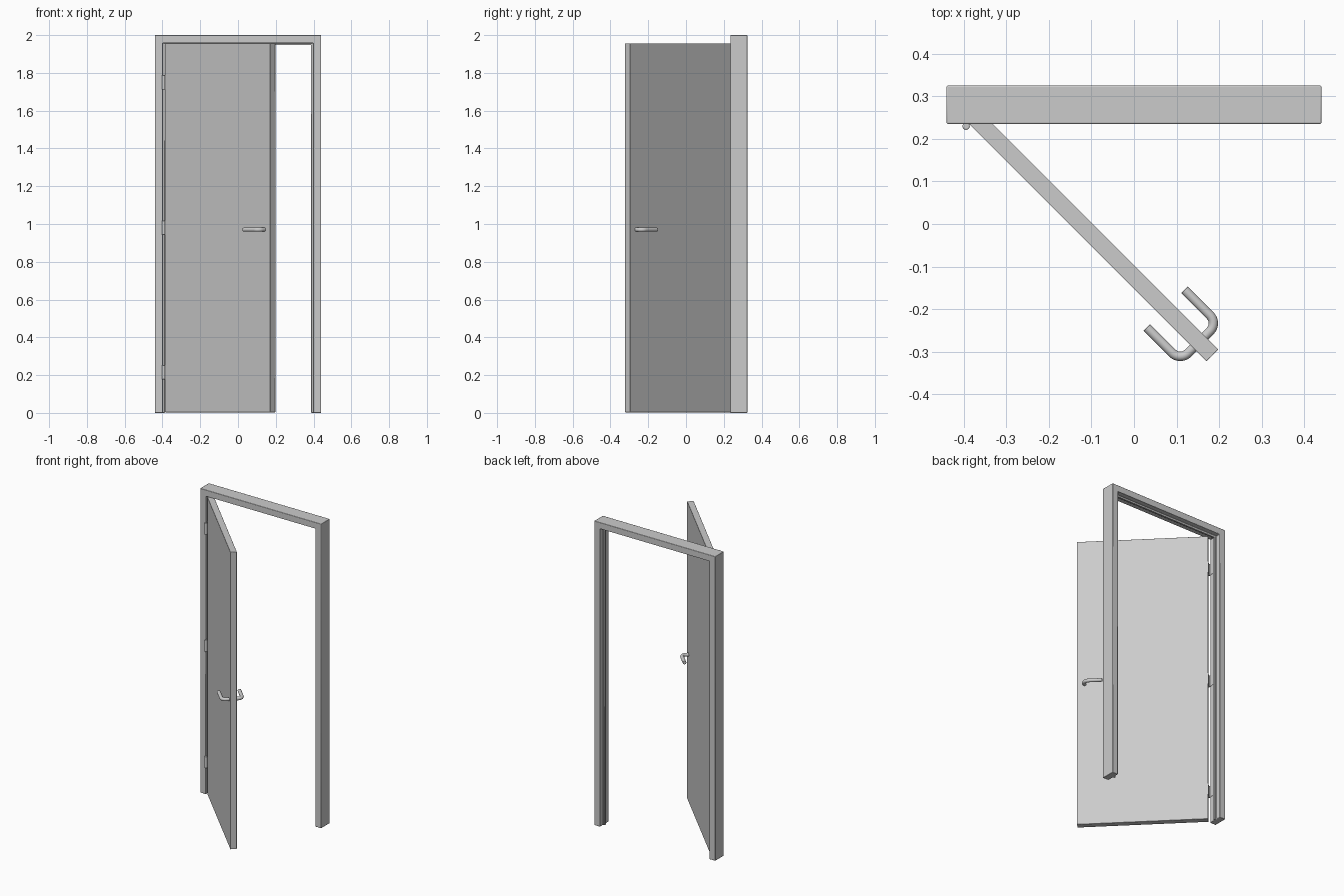
import bpy, bmesh
from math import pi, sin, cos, radians
from mathutils import Matrix, Vector

if "Cube" in bpy.data.objects:
    bpy.data.objects.remove(bpy.data.objects["Cube"])


def finish(name, bm, bevel=0.0, segments=2):
    """Turn a bmesh into a smooth-shaded object with sharp edges kept."""
    bmesh.ops.recalc_face_normals(bm, faces=bm.faces)
    mesh = bpy.data.meshes.new(name)
    bm.to_mesh(mesh)
    bm.free()
    obj = bpy.data.objects.new(name, mesh)
    bpy.context.collection.objects.link(obj)
    bpy.ops.object.select_all(action='DESELECT')
    obj.select_set(True)
    bpy.context.view_layer.objects.active = obj
    bpy.ops.object.shade_smooth_by_angle(angle=radians(35))
    if bevel:
        mod = obj.modifiers.new("bevel", 'BEVEL')
        mod.width, mod.segments = bevel, segments
        mod.limit_method, mod.angle_limit = 'ANGLE', radians(40)
    return obj


def box(name, lo, hi, matrix=Matrix(), bevel=0.0):
    lo, hi = Vector(lo), Vector(hi)
    bm = bmesh.new()
    bmesh.ops.create_cube(bm, size=1)
    bmesh.ops.scale(bm, verts=bm.verts, vec=hi - lo)
    bmesh.ops.translate(bm, verts=bm.verts, vec=(lo + hi) / 2)
    bm.transform(matrix)
    return finish(name, bm, bevel)


def sweep(name, rings, bevel=0.0):
    """Skin a list of equal cross-sections and cap both ends."""
    bm = bmesh.new()
    loops = [[bm.verts.new(p) for p in ring] for ring in rings]
    n = len(loops[0])
    for a, b in zip(loops, loops[1:]):
        for i in range(n):
            j = (i + 1) % n
            bm.faces.new((a[i], a[j], b[j], b[i]))
    bm.faces.new(loops[0])
    bm.faces.new(loops[-1])
    return finish(name, bm, bevel)


# Door frame: one mitred section (inward depth, y) with a raised stop strip
W, H = 0.44, 2.0
section = [(0, 0.235), (0.042, 0.235), (0.042, 0.277), (0.053, 0.277),
           (0.053, 0.292), (0.042, 0.292), (0.042, 0.325), (0, 0.325)]
corners = [(-1, False), (-1, True), (1, True), (1, False)]
sweep("door_frame",
      [[(s * (W - d), y, H - d if top else 0) for d, y in section]
       for s, top in corners], bevel=0.003)

# Door leaf, swung 45 degrees; local x runs along the leaf, y through it
swing = Matrix.Rotation(radians(-45), 4, 'Z')
FRONT, BACK = -0.1075, -0.0685
box("door_leaf", (-0.439, FRONT, 0.003), (0.3485, BACK, 1.956), swing, 0.0015)

# Lever handles: a round bar bent from the spindle towards the hinge side
SPINDLE, REACH, BEND, R, TIP = 0.304, 0.043, 0.026, 0.011, 0.193


def lever(name, face, side):
    path = [(SPINDLE, -0.004, 0)]
    for k in range(9):
        a = k / 8 * pi / 2
        path.append((SPINDLE - BEND + BEND * cos(a),
                     REACH - BEND + BEND * sin(a), a))
    path.append((TIP, REACH, pi / 2))
    rings = []
    for u, out, a in path:
        ring = []
        for i in range(20):
            t = 2 * pi * i / 20
            r = R * cos(t)
            ring.append(swing @ Vector((u + r * cos(a),
                                        face + side * (out + r * sin(a)),
                                        0.97 + R * sin(t))))
        rings.append(ring)
    sweep(name, rings, bevel=0.001)


lever("front_lever_handle", FRONT, -1)
lever("back_lever_handle", BACK, 1)

# Three hinges: knuckle barrel, a leaf on the jamb and a leaf on the door edge
for label, z in (("lower", 0.215), ("middle", 0.98), ("upper", 1.75)):
    bm = bmesh.new()
    bmesh.ops.create_cone(bm, cap_ends=True, segments=20, radius1=0.0085,
                          radius2=0.0085, depth=0.076)
    bmesh.ops.translate(bm, verts=bm.verts, vec=(-0.394, 0.2295, z))
    finish(label + "_hinge_barrel", bm, 0.003, 3)
    box(label + "_hinge_jamb_leaf", (-0.3985, 0.23, z - 0.036),
        (-0.3965, 0.268, z + 0.036))
    box(label + "_hinge_door_leaf", (-0.441, FRONT - 0.008, z - 0.036),
        (-0.4385, BACK - 0.008, z + 0.036), swing)
